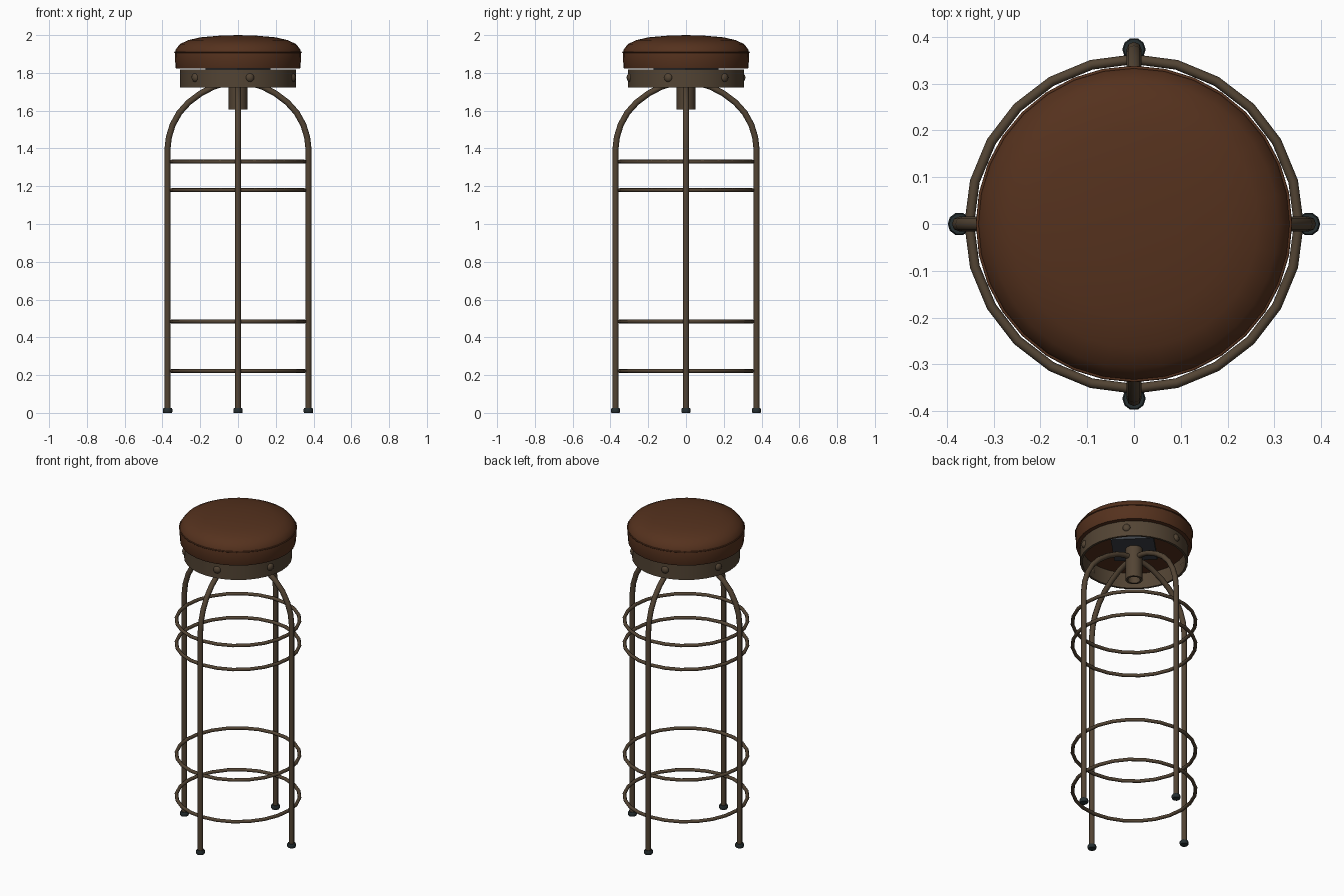
import bpy, bmesh
from math import cos, sin, pi, radians

cube = bpy.data.objects.get("Cube")
if cube:
    bpy.data.objects.remove(cube, do_unlink=True)


def material(name, rgb):
    m = bpy.data.materials.new(name)
    m.use_nodes = True
    m.diffuse_color = (*rgb, 1)
    bsdf = next(n for n in m.node_tree.nodes if n.type == 'BSDF_PRINCIPLED')
    bsdf.inputs["Base Color"].default_value = (*rgb, 1)
    return m


leather = material("brown leather", (0.090, 0.031, 0.0125))
metal = material("aged bronze metal", (0.086, 0.058, 0.034))
rubber = material("dark rubber", (0.019, 0.028, 0.030))
steel = material("dark steel", (0.047, 0.053, 0.063))


def finish(obj, name, mat, angle=40):
    obj.name = name
    obj.data.materials.clear()
    obj.data.materials.append(mat)
    bpy.ops.object.select_all(action='DESELECT')
    obj.select_set(True)
    bpy.context.view_layer.objects.active = obj
    bpy.ops.object.shade_smooth_by_angle(angle=radians(angle))
    return obj


def lathe(name, profile, mat, sides, centre=(0, 0, 0), closed=False):
    """Spin an (r, z) profile around the vertical axis."""
    bm = bmesh.new()
    verts = [bm.verts.new((r, 0, z)) for r, z in profile]
    pairs = list(zip(verts, verts[1:]))
    if closed:
        pairs.append((verts[-1], verts[0]))
    edges = [bm.edges.new(p) for p in pairs]
    bmesh.ops.spin(bm, geom=verts + edges, cent=(0, 0, 0), axis=(0, 0, 1),
                   angle=2 * pi, steps=sides, use_merge=True)
    bmesh.ops.remove_doubles(bm, verts=bm.verts, dist=0.0005)
    bmesh.ops.recalc_face_normals(bm, faces=bm.faces)
    mesh = bpy.data.meshes.new(name)
    bm.to_mesh(mesh)
    bm.free()
    obj = bpy.data.objects.new(name, mesh)
    obj.location = centre
    bpy.context.collection.objects.link(obj)
    return finish(obj, name, mat)


def tube(name, points, radius, mat):
    """Round bar along a path."""
    curve = bpy.data.curves.new(name, 'CURVE')
    curve.dimensions = '3D'
    curve.bevel_depth = radius
    curve.bevel_resolution = 2
    curve.use_fill_caps = True
    line = curve.splines.new('POLY')
    line.points.add(len(points) - 1)
    for p, co in zip(line.points, points):
        p.co = (*co, 1)
    obj = bpy.data.objects.new(name, curve)
    bpy.context.collection.objects.link(obj)
    bpy.ops.object.select_all(action='DESELECT')
    obj.select_set(True)
    bpy.context.view_layer.objects.active = obj
    bpy.ops.object.convert(target='MESH')
    return finish(bpy.context.object, name, mat, 50)


def ring(name, radius, thickness, z, mat, sides):
    bpy.ops.mesh.primitive_torus_add(
        major_radius=radius, minor_radius=thickness, major_segments=sides,
        minor_segments=8, location=(0, 0, z))
    return finish(bpy.context.object, name, mat, 50)


# Padded seat: upright side wall, sewn seam and domed top
lathe("seat_cushion", [(0, 1.822), (0.328, 1.822), (0.331, 1.83), (0.333, 1.87),
                       (0.334, 1.908), (0.329, 1.925), (0.308, 1.952), (0.265, 1.973),
                       (0.2, 1.988), (0.1, 1.997), (0, 2.0)], leather, 32)
ring("seat_seam", 0.334, 0.004, 1.91, leather, 32)

# Riveted metal band, open underneath
lathe("seat_band", [(0.295, 1.722), (0.308, 1.722), (0.308, 1.818), (0.295, 1.818)],
      metal, 32, closed=True)
for i in range(6):
    a = radians(-78 + 60 * i)
    bpy.ops.mesh.primitive_uv_sphere_add(
        segments=10, ring_count=6, radius=1,
        location=(0.305 * cos(a), 0.305 * sin(a), 1.775), rotation=(0, 0, a))
    bpy.context.object.scale = (0.016, 0.023, 0.023)
    finish(bpy.context.object, f"band_rivet_{i + 1}", metal, 60)

# Mounting plate and hollow centre sleeve
bpy.ops.mesh.primitive_cube_add(size=1, location=(0, 0, 1.815), rotation=(0, 0, pi / 4))
bpy.context.object.scale = (0.245, 0.245, 0.018)
finish(bpy.context.object, "mounting_plate", steel)
lathe("centre_sleeve", [(0.036, 1.606), (0.049, 1.606), (0.049, 1.808), (0.036, 1.808)],
      metal, 16, closed=True)

# Four legs arching in to the sleeve, each with a foot
arch = [(0.373, 0.01), (0.373, 1.4), (0.366, 1.46), (0.346, 1.525), (0.31, 1.59),
        (0.26, 1.645), (0.2, 1.69), (0.13, 1.727), (0.08, 1.742), (0.04, 1.746)]
for i, side in enumerate(("left", "back", "right", "front")):
    dx, dy = ((1, 0), (0, 1), (-1, 0), (0, -1))[i]
    tube(f"{side}_leg", [(r * dx, r * dy, z) for r, z in arch], 0.016, metal)
    lathe(f"{side}_foot", [(0, 0), (0.023, 0), (0.025, 0.004), (0.025, 0.02),
                           (0.022, 0.025), (0, 0.025)], rubber, 10,
          (0.373 * dx, 0.373 * dy, 0))

# Hoops that brace the legs
for i, z in enumerate((0.222, 0.484, 1.179, 1.33)):
    ring(f"brace_hoop_{i + 1}", 0.352, 0.0105, z, metal, 24)
